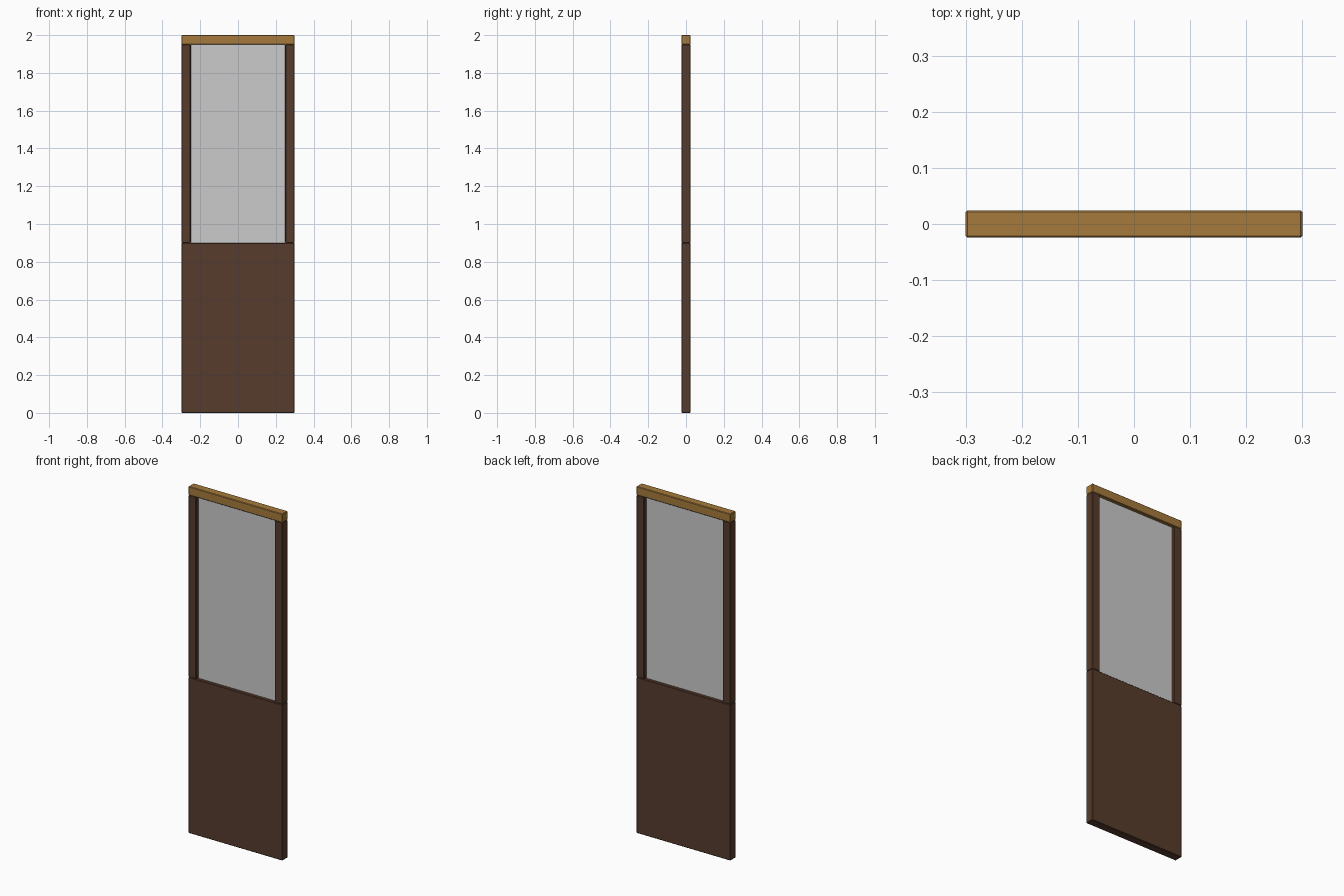
import bpy

if "Cube" in bpy.data.objects:
    bpy.data.objects.remove(bpy.data.objects["Cube"])

W, D = 0.60, 0.048   # overall width and frame depth


def material(name, color):
    m = bpy.data.materials.new(name)
    m.diffuse_color = (*color, 1)
    m.use_nodes = True
    m.node_tree.nodes["Principled BSDF"].inputs["Base Color"].default_value = m.diffuse_color
    return m


def box(name, x, z, depth, mat=None, bevel=0.003):
    """Box spanning the x and z ranges, centred on y = 0."""
    bpy.ops.mesh.primitive_cube_add(size=1, location=(sum(x) / 2, 0, sum(z) / 2))
    o = bpy.context.object
    o.name = name
    o.scale = (x[1] - x[0], depth, z[1] - z[0])
    bpy.ops.object.transform_apply(location=False, rotation=False, scale=True)
    if mat:
        o.data.materials.append(mat)
    if bevel:
        b = o.modifiers.new("edge", 'BEVEL')
        b.width, b.segments = bevel, 1
    return o


dark_wood = material("dark_wood", (0.095, 0.045, 0.026))
light_wood = material("light_wood", (0.376, 0.195, 0.045))

# Solid lower panel
box("lower_panel", (-W / 2, W / 2), (0, 0.90), D, dark_wood)

# Upright stiles either side of the window
for side, s in (("left", -1), ("right", 1)):
    xs = sorted((s * 0.25, s * W / 2))
    box(side + "_stile", xs, (0.90, 1.95), D, dark_wood)

# Top rail
box("top_rail", (-W / 2, W / 2), (1.95, 2.0), D, light_wood)

# Window pane, set in the middle of the frame depth
box("window_pane", (-0.25, 0.25), (0.90, 1.95), 0.01, bevel=0)
